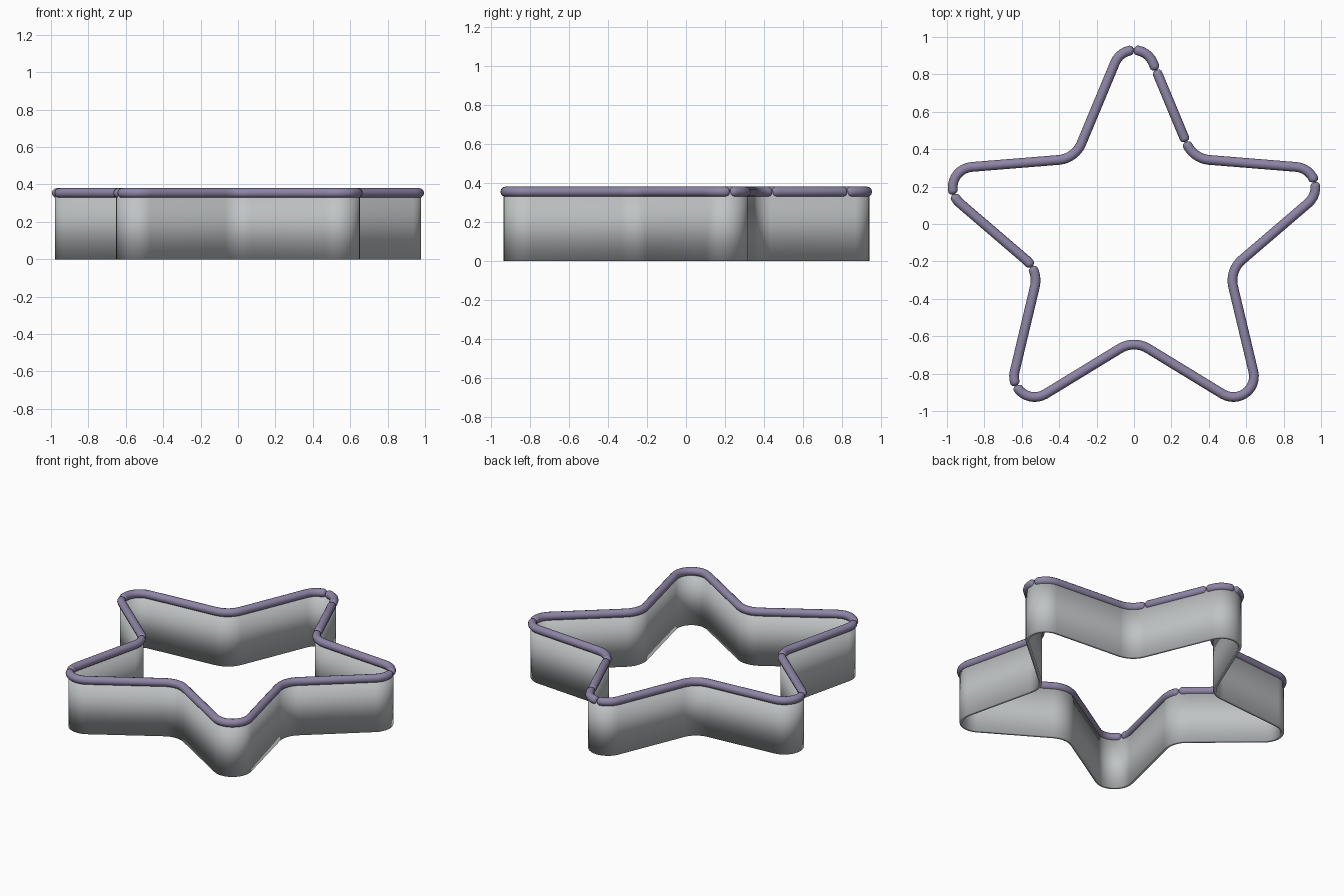
import bpy
import bmesh
from math import cos, sin, tan, pi, sqrt
from mathutils import Vector

if "Cube" in bpy.data.objects:
    bpy.data.objects.remove(bpy.data.objects["Cube"])

CENTRE_Y = -0.084
TIP_R, NOTCH_R = 1.19, 0.536          # sharp star corners
TIP_FILLET, NOTCH_FILLET = 0.11, 0.145
BEAD_R, BEAD_Z = 0.026, 0.354
WALL_T = 0.02


def material(name, rgb, rough):
    m = bpy.data.materials.new(name)
    m.use_nodes = True
    m.diffuse_color = (*rgb, 1)
    bsdf = m.node_tree.nodes["Principled BSDF"]
    bsdf.inputs["Base Color"].default_value = (*rgb, 1)
    bsdf.inputs["Roughness"].default_value = rough
    return m


def fillet(prev, corner, nxt, radius, steps=12):
    """Points of an arc rounding one corner."""
    u, v = (prev - corner).normalized(), (nxt - corner).normalized()
    half = u.angle(v) / 2
    bis = (u + v).normalized()
    mid = corner + bis * (radius / sin(half))
    sweep = pi / 2 - half
    side = (u - bis * u.dot(bis)).normalized()
    return [mid - bis * (radius * cos(a)) + side * (radius * sin(a))
            for a in (sweep * (1 - 2 * i / steps) for i in range(steps + 1))]


def star_outline():
    corners = []
    for i in range(10):
        r = NOTCH_R if i % 2 else TIP_R
        a = pi / 2 - i * pi / 5
        corners.append(Vector((r * cos(a), CENTRE_Y + r * sin(a))))
    pts = []
    for i, c in enumerate(corners):
        pts += fillet(corners[i - 1], c, corners[(i + 1) % 10],
                      NOTCH_FILLET if i % 2 else TIP_FILLET)
    return pts


path = star_outline()
count = len(path)
dist = [0.0]
for i in range(count):
    dist.append(dist[-1] + (path[(i + 1) % count] - path[i]).length)
total = dist[-1]


def point_at(s):
    s %= total
    i = max(k for k in range(count) if dist[k] <= s)
    return path[i].lerp(path[(i + 1) % count], (s - dist[i]) / (dist[i + 1] - dist[i]))


def length_near(x, y):
    """Distance along the outline closest to a point."""
    p = Vector((x, y))
    return min((total * k / 2000 for k in range(2000)),
               key=lambda s: (point_at(s) - p).length)


steel = material("pale grey steel", (0.53, 0.55, 0.56), 0.5)
violet = material("muted violet", (0.27, 0.235, 0.38), 0.5)

# thin vertical wall, open above and below
bm = bmesh.new()
low = [bm.verts.new((p.x, p.y, 0)) for p in path]
high = [bm.verts.new((p.x, p.y, BEAD_Z)) for p in path]
for i in range(count):
    j = (i + 1) % count
    bm.faces.new((low[j], low[i], high[i], high[j]))
mesh = bpy.data.meshes.new("star_wall")
bm.to_mesh(mesh)
bm.free()
wall = bpy.data.objects.new("star_wall", mesh)
bpy.context.collection.objects.link(wall)
mesh.materials.append(steel)
solid = wall.modifiers.new("thickness", "SOLIDIFY")
solid.thickness = WALL_T
solid.offset = 0
solid.use_even_offset = True

# rolled rim, made of separate round-ended lengths
joints = [(0, 0.93), (0.12, 0.825), (0.28, 0.44), (0.972, 0.225),
          (-0.63, -0.865), (-0.54, -0.225), (-0.96, 0.16)]
cuts = sorted(length_near(x, y) for x, y in joints)
curve = bpy.data.curves.new("rim_bead", "CURVE")
curve.dimensions = "3D"
curve.twist_mode = "Z_UP"
curve.bevel_depth = BEAD_R
curve.bevel_resolution = 4
curve.use_fill_caps = True
GAP, CAP = 0.002, 0.018
for k, start in enumerate(cuts):
    end = cuts[(k + 1) % len(cuts)]
    if end <= start:
        end += total
    a, b = start + GAP, end - GAP
    ends = [(0, 0.45), (CAP * 0.25, 0.75), (CAP * 0.6, 0.93), (CAP, 1)]
    samples = [(a + d, r) for d, r in ends]
    inner = [d + n * total for n in (0, 1) for d in dist[:-1]]
    samples += [(d, 1) for d in inner if a + CAP + 0.003 < d < b - CAP - 0.003]
    samples += [(b - d, r) for d, r in reversed(ends)]
    spline = curve.splines.new("POLY")
    spline.points.add(len(samples) - 1)
    spline.use_smooth = True
    for pt, (s, r) in zip(spline.points, samples):
        p = point_at(s)
        pt.co = (p.x, p.y, BEAD_Z, 1)
        pt.radius = r
bead = bpy.data.objects.new("rim_bead", curve)
bpy.context.collection.objects.link(bead)
curve.materials.append(violet)

# finish: bead to mesh, smooth shading with sharp edges kept
bpy.ops.object.select_all(action="DESELECT")
bead.select_set(True)
bpy.context.view_layer.objects.active = bead
bpy.ops.object.convert(target="MESH")
wall.select_set(True)
bpy.ops.object.shade_smooth_by_angle(angle=pi / 4)
